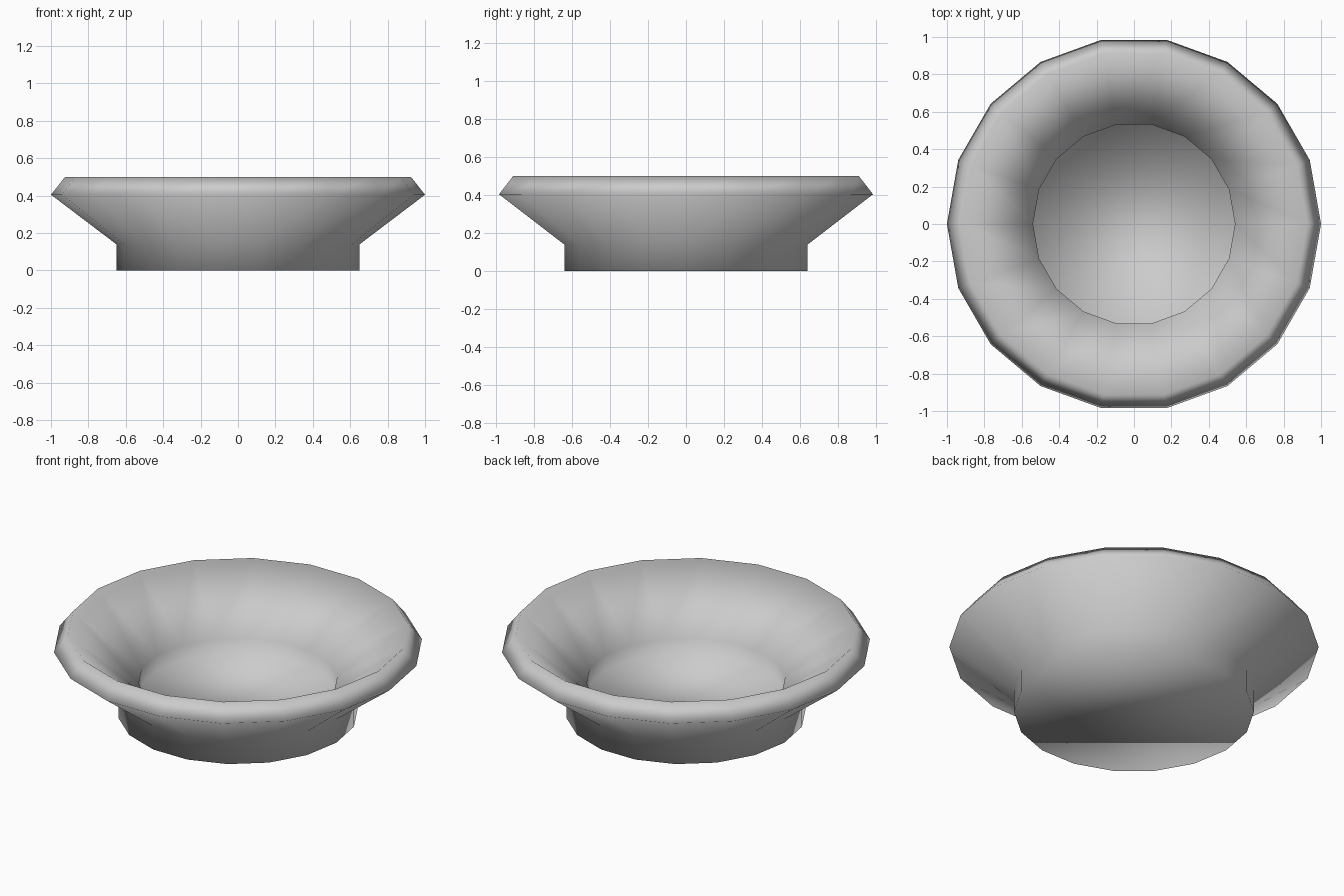
import bpy, bmesh, math

if "Cube" in bpy.data.objects:
    bpy.data.objects.remove(bpy.data.objects["Cube"])

SIDES = 18

# Cross-section (radius, height): foot, flare, rim, inner wall, recessed floor
PROFILE = [(0.65, 0.0), (0.65, 0.14), (1.0, 0.405), (0.925, 0.5),
           (0.54, 0.2), (0.54, 0.11)]


def lathe(name, profile, sides):
    bm = bmesh.new()
    rings = []
    for r, z in profile:
        rings.append([bm.verts.new((r * math.cos(2 * math.pi * i / sides),
                                    r * math.sin(2 * math.pi * i / sides), z))
                      for i in range(sides)])
    for a, b in zip(rings, rings[1:]):
        for i in range(sides):
            j = (i + 1) % sides
            bm.faces.new((a[i], a[j], b[j], b[i]))
    # underside and inner floor
    bm.faces.new(rings[0][::-1])
    bm.faces.new(rings[-1])
    bmesh.ops.recalc_face_normals(bm, faces=bm.faces[:])
    for f in bm.faces:
        f.smooth = True
    mesh = bpy.data.meshes.new(name)
    bm.to_mesh(mesh)
    bm.free()
    ob = bpy.data.objects.new(name, mesh)
    bpy.context.collection.objects.link(ob)
    return ob


# Shallow footed bowl
lathe("bowl", PROFILE, SIDES)
